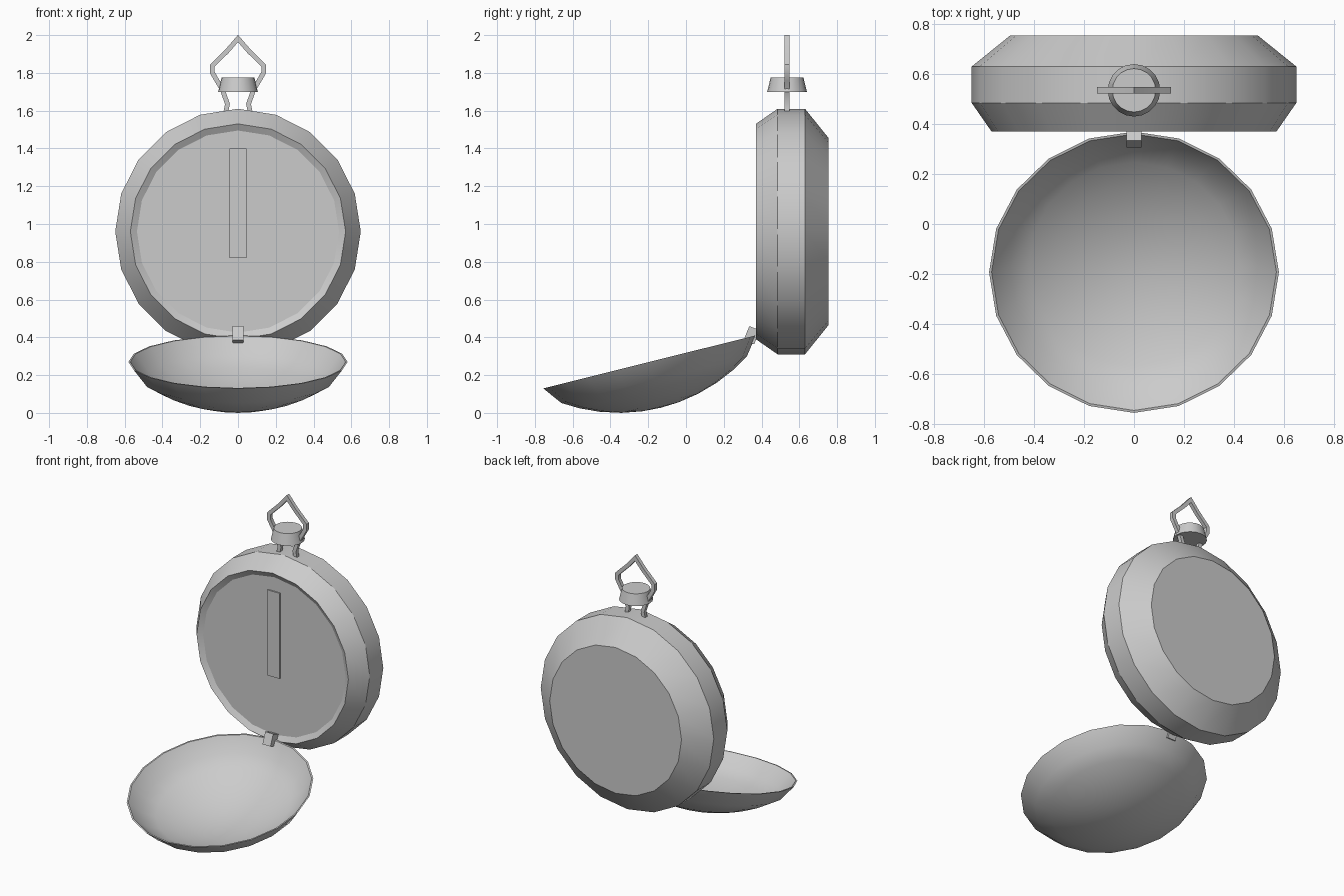
import bpy, bmesh, math
from mathutils import Matrix, Vector

if "Cube" in bpy.data.objects:
    bpy.data.objects.remove(bpy.data.objects["Cube"])


def finish(name, bm, angle=None):
    bmesh.ops.recalc_face_normals(bm, faces=bm.faces)
    mesh = bpy.data.meshes.new(name)
    bm.to_mesh(mesh)
    bm.free()
    ob = bpy.data.objects.new(name, mesh)
    bpy.context.collection.objects.link(ob)
    if angle:
        bpy.context.view_layer.objects.active = ob
        ob.select_set(True)
        bpy.ops.object.shade_smooth_by_angle(angle=math.radians(angle))
        ob.select_set(False)
    return ob


def lathe(name, profile, sides, matrix, angle=25):
    """Revolve (radius, height) points; zero radius ends become poles."""
    bm = bmesh.new()
    rings = []
    for r, h in profile:
        if r == 0:
            rings.append([bm.verts.new(matrix @ Vector((0, 0, h)))] * sides)
            continue
        steps = [2 * math.pi * i / sides for i in range(sides)]
        rings.append([bm.verts.new(matrix @ Vector((r * math.cos(a), r * math.sin(a), h)))
                      for a in steps])
    for a, b in zip(rings, rings[1:]):
        for i in range(sides):
            j = (i + 1) % sides
            bm.faces.new(list(dict.fromkeys((a[i], a[j], b[j], b[i]))))
    for ring in (rings[0], rings[-1]):
        if ring[0] is not ring[1]:
            bm.faces.new(ring)
    return finish(name, bm, angle)


def box(name, size, loc, tilt=0):
    bm = bmesh.new()
    m = (Matrix.Translation(loc) @ Matrix.Rotation(math.radians(tilt), 4, 'X')
         @ Matrix.Diagonal((*size, 1)))
    bmesh.ops.create_cube(bm, size=1, matrix=m)
    return finish(name, bm)


# Watch case: axis along y, shallow dial recess in front
case_m = Matrix.Translation((0, 0, 0.96)) @ Matrix.Rotation(math.radians(-90), 4, 'X')
lathe("case", [(0.535, 0.39), (0.57, 0.37), (0.65, 0.485), (0.65, 0.63), (0.495, 0.755)],
      20, case_m)

# Dial hand
box("hand", (0.09, 0.012, 0.58), (0, 0.387, 1.11))

# Open cover: thin domed shell, tilted forward
R, depth = 0.918, 0.25


def dome(r, lift=0):
    return (r, -depth + lift + R - math.sqrt(R * R - r * r))


radii = (0.42, 0.32, 0.21, 0.1, 0)
outer = [(0.58, 0), (0.506, -0.098)] + [dome(r) for r in radii]
inner = [dome(r, 0.012) for r in reversed(radii)] + [(0.498, -0.089), (0.57, 0)]
cover_m = Matrix.Translation((0, -0.193, 0.27)) @ Matrix.Rotation(math.radians(14), 4, 'X')
lathe("cover", inner + outer, 20, cover_m)

# Hinge block
box("hinge", (0.06, 0.06, 0.08), (0, 0.348, 0.411), -22)

# Winding crown
lathe("crown", [(0.105, 1.70), (0.087, 1.775)], 20, Matrix.Translation((0, 0.535, 0)))

# Bow: square bar swept along a mirrored path
half = [(0.066, 1.585), (0.056, 1.635), (0.082, 1.71), (0.115, 1.765), (0.136, 1.802),
        (0.136, 1.838), (0.1, 1.874), (0.058, 1.915)]
path = [Vector(p) for p in half + [(0, 1.982)] + [(-x, z) for x, z in reversed(half)]]
bm = bmesh.new()
rings = []
w = 0.0125
for i, p in enumerate(path):
    d1 = (p - path[max(i - 1, 0)]).normalized() if i else (path[1] - p).normalized()
    d2 = (path[i + 1] - p).normalized() if i < len(path) - 1 else d1
    n1, n2 = Vector((-d1.y, d1.x)), Vector((-d2.y, d2.x))
    n = (n1 + n2).normalized()
    off = n * (w / n.dot(n1))
    rings.append([bm.verts.new((p.x + s * off.x, 0.535 + t * w, p.y + s * off.y))
                  for s, t in ((-1, -1), (1, -1), (1, 1), (-1, 1))])
for a, b in zip(rings, rings[1:]):
    for k in range(4):
        bm.faces.new((a[k], a[(k + 1) % 4], b[(k + 1) % 4], b[k]))
bm.faces.new(rings[0])
bm.faces.new(rings[-1])
finish("bow", bm, 35)
